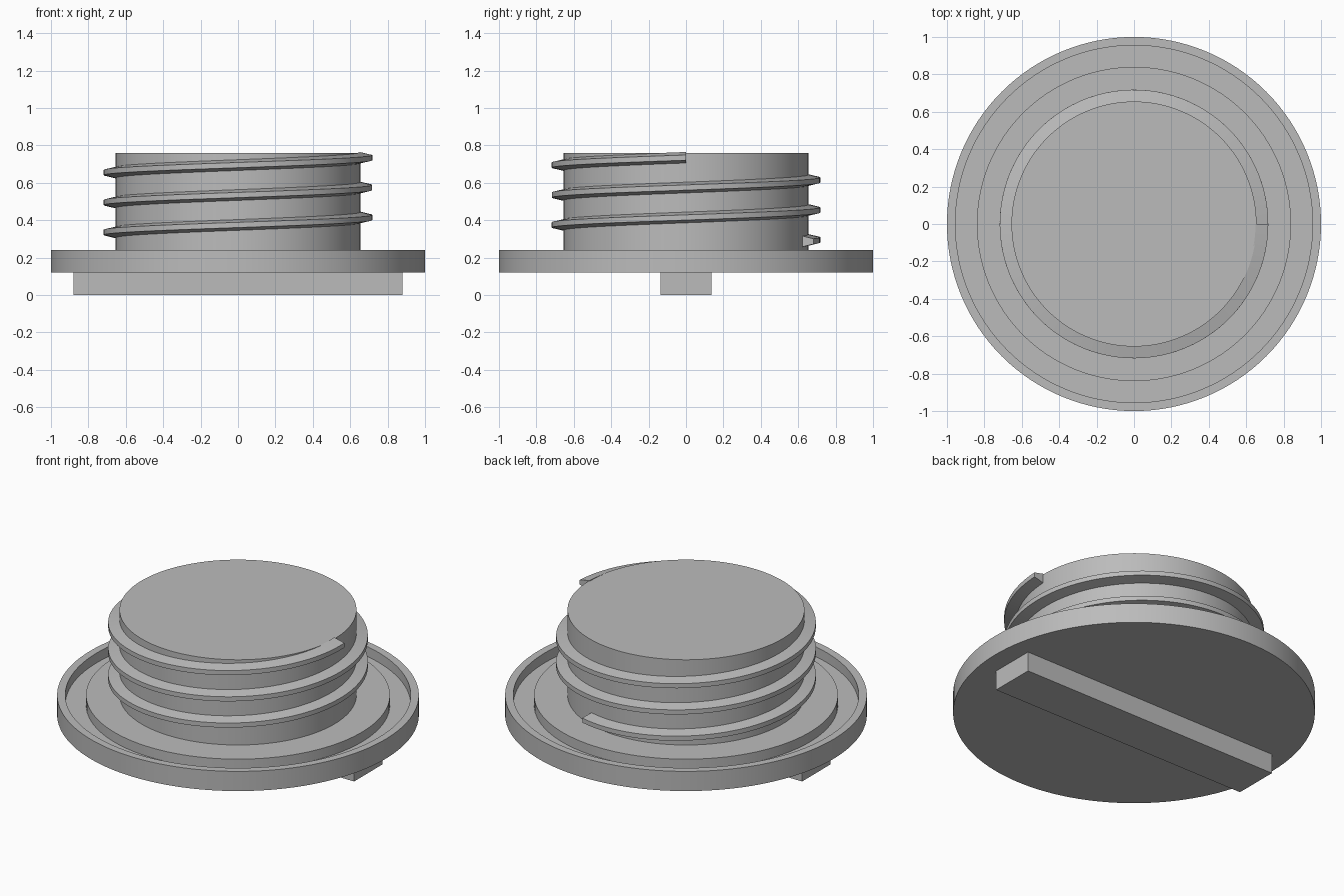
import bpy
import bmesh
from math import cos, sin, radians, tau

if "Cube" in bpy.data.objects:
    bpy.data.objects.remove(bpy.data.objects["Cube"], do_unlink=True)

grey = bpy.data.materials.new("mid_grey")
grey.use_nodes = True
grey.diffuse_color = (0.5, 0.5, 0.5, 1)
grey.node_tree.nodes["Principled BSDF"].inputs["Base Color"].default_value = (0.5, 0.5, 0.5, 1)


def finish(bm, name):
    bmesh.ops.recalc_face_normals(bm, faces=bm.faces)
    mesh = bpy.data.meshes.new(name)
    bm.to_mesh(mesh)
    bm.free()
    mesh.materials.append(grey)
    obj = bpy.data.objects.new(name, mesh)
    bpy.context.collection.objects.link(obj)
    bpy.ops.object.select_all(action="DESELECT")
    obj.select_set(True)
    bpy.context.view_layer.objects.active = obj
    bpy.ops.object.shade_smooth_by_angle(angle=radians(20))
    return obj


def lathe(name, profile, steps=128):
    """Revolve (radius, z) points; the first and last rings are capped."""
    bm = bmesh.new()
    rings = [[bm.verts.new((r * cos(tau * i / steps), r * sin(tau * i / steps), z))
              for i in range(steps)] for r, z in profile]
    for low, high in zip(rings, rings[1:]):
        for i in range(steps):
            j = (i + 1) % steps
            bm.faces.new((low[i], low[j], high[j], high[i]))
    bm.faces.new(rings[0])
    bm.faces.new(rings[-1])
    return finish(bm, name)


def helix(name, section, start, end, z_end, pitch, steps=270):
    """Sweep a (radius, height) section along a rising spiral."""
    bm = bmesh.new()
    rings = []
    for i in range(steps + 1):
        a = start + (end - start) * i / steps
        z = z_end - pitch * (end - a) / tau
        rings.append([bm.verts.new((r * cos(a), r * sin(a), z + h)) for r, h in section])
    n = len(section)
    for near, far in zip(rings, rings[1:]):
        for k in range(n):
            m = (k + 1) % n
            bm.faces.new((near[k], near[m], far[m], far[k]))
    bm.faces.new(rings[0])
    bm.faces.new(rings[-1])
    return finish(bm, name)


# Flange with a ring groove, and the plug that rises from it
lathe("flange_and_plug", [(1, 0.12), (1, 0.24), (0.955, 0.24), (0.955, 0.18),
                          (0.84, 0.18), (0.84, 0.24), (0.655, 0.24), (0.655, 0.76)])

# Screw thread around the plug
helix("thread", [(0.65, -0.03), (0.718, -0.014), (0.718, 0.014), (0.65, 0.03)],
      radians(72), 3 * tau, 0.735, 0.16)

# Grip bar under the flange
bar = bmesh.new()
bmesh.ops.create_cube(bar, size=1)
bmesh.ops.scale(bar, vec=(1.76, 0.275, 0.12), verts=bar.verts)
bmesh.ops.translate(bar, vec=(0, 0, 0.06), verts=bar.verts)
finish(bar, "grip_bar")
